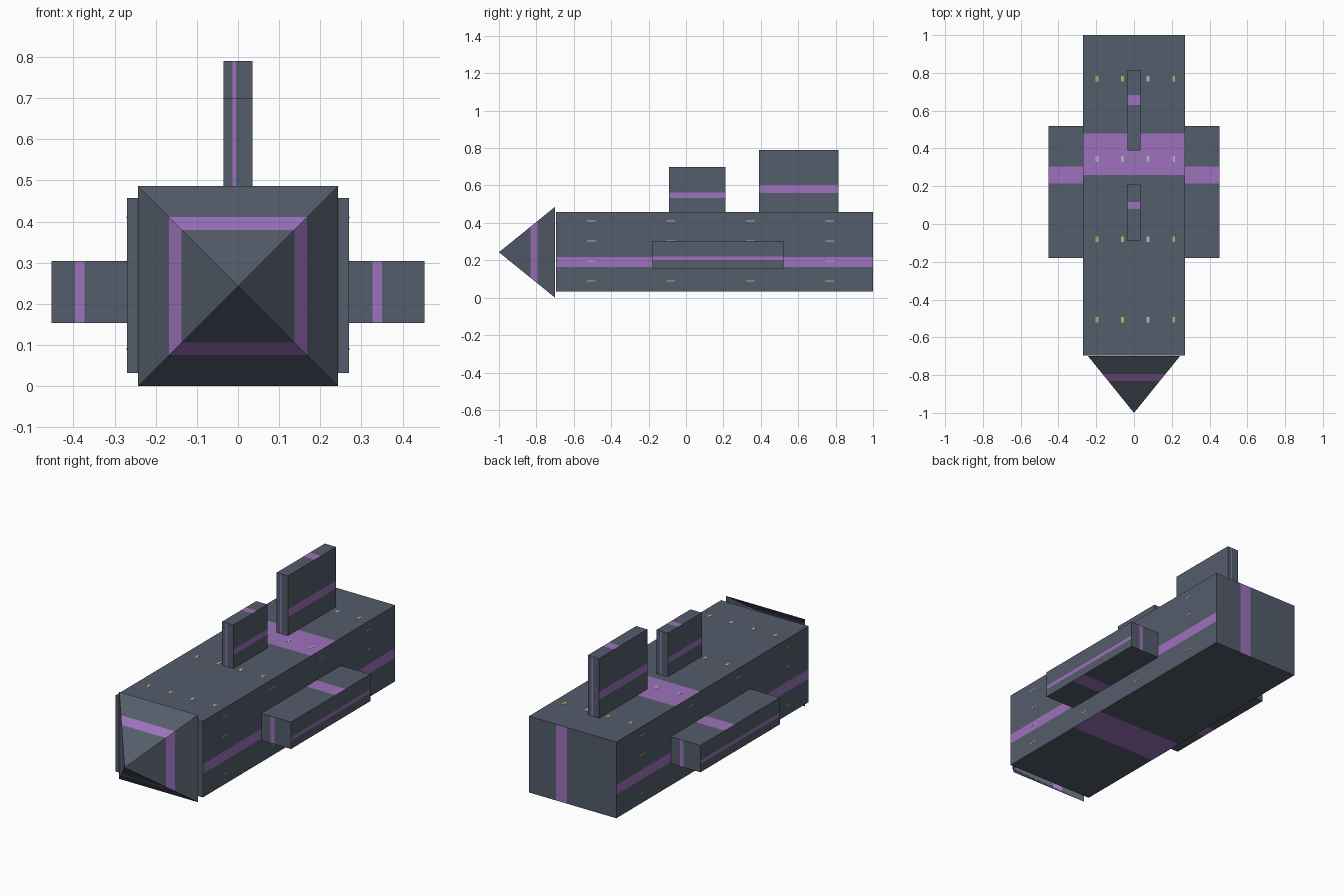
import bpy
import bmesh
from mathutils import Vector

if "Cube" in bpy.data.objects:
    bpy.data.objects.remove(bpy.data.objects["Cube"])


def lin(c):
    c /= 255
    return c / 12.92 if c <= 0.04045 else ((c + 0.055) / 1.055) ** 2.4


def material(name, r, g, b):
    m = bpy.data.materials.new(name)
    m.diffuse_color = (lin(r), lin(g), lin(b), 1)
    m.use_nodes = True
    m.node_tree.nodes["Principled BSDF"].inputs["Base Color"].default_value = m.diffuse_color
    return m


GREY = material("slate grey", 84, 93, 107)
PURPLE = material("purple stripe", 157, 114, 188)
YELLOW = material("yellow light", 190, 178, 105)
PALE = material("pale light", 178, 182, 188)

S0, S1 = 0.308, 0.437  # stripe position as a fraction of each face


def finish(name, bm, mats):
    me = bpy.data.meshes.new(name)
    bm.to_mesh(me)
    bm.free()
    for m in mats:
        me.materials.append(m)
    ob = bpy.data.objects.new(name, me)
    bpy.context.collection.objects.link(ob)
    return ob


def add_quad(bm, pts, normal, mat):
    f = bm.faces.new([bm.verts.new(p) for p in pts])
    f.normal_update()
    if f.normal.dot(normal) < 0:
        f.normal_flip()
    f.material_index = mat


def striped_box(name, lo, hi):
    """Box with one purple band across each face."""
    bm = bmesh.new()
    # (face axis, side, stripe axis, measured from the high end)
    layout = [(0, 0, 2, False), (0, 1, 2, False),
              (1, 0, 0, False), (1, 1, 0, True),
              (2, 0, 1, False), (2, 1, 1, True)]
    for axis, side, run, from_high in layout:
        other = 3 - axis - run
        normal = Vector((0, 0, 0))
        normal[axis] = 1 if side else -1
        a, b = (hi[run], lo[run]) if from_high else (lo[run], hi[run])
        cuts = [a + (b - a) * t for t in (0, S0, S1, 1)]
        for i in range(3):
            pts = []
            for u, v in ((cuts[i], lo[other]), (cuts[i + 1], lo[other]),
                         (cuts[i + 1], hi[other]), (cuts[i], hi[other])):
                p = Vector((0, 0, 0))
                p[axis] = (lo, hi)[side][axis]
                p[run], p[other] = u, v
                pts.append(p)
            add_quad(bm, pts, normal, 1 if i == 1 else 0)
    bmesh.ops.remove_doubles(bm, verts=bm.verts[:], dist=1e-5)
    return finish(name, bm, [GREY, PURPLE])


# Hull, side pods and top fins
LO, HI = (-0.27, -0.695, 0.032), (0.27, 1.0, 0.457)
striped_box("hull", LO, HI)
striped_box("right_pod", (0.27, -0.18, 0.154), (0.453, 0.52, 0.304))
striped_box("left_pod", (-0.453, -0.18, 0.154), (-0.27, 0.52, 0.304))
striped_box("front_fin", (-0.035, -0.09, 0.457), (0.035, 0.21, 0.70))
striped_box("rear_fin", (-0.035, 0.39, 0.457), (0.035, 0.815, 0.79))

# Nose: pyramid, open at the back, with a purple ring
bm = bmesh.new()
R, BASE = 0.243, -0.70
apex = bm.verts.new((0, -1, R))
rings = []
for t in (0.563, 0.69, 1.0):
    rings.append([bm.verts.new((sx * R * t, -1 + (BASE + 1) * t, R + sz * R * t))
                  for sx, sz in ((-1, -1), (1, -1), (1, 1), (-1, 1))])
for i in range(4):
    j = (i + 1) % 4
    bm.faces.new((apex, rings[0][i], rings[0][j]))
    for k in range(2):
        f = bm.faces.new((rings[k][i], rings[k + 1][i], rings[k + 1][j], rings[k][j]))
        f.material_index = 1 if k == 0 else 0
for f in bm.faces:
    f.normal_update()
    if f.normal.dot(f.calc_center_median() - Vector((0, BASE, R))) < 0:
        f.normal_flip()
finish("nose", bm, [GREY, PURPLE])

# Small lights: a four by four grid on the top and both sides of the hull
bm = bmesh.new()
steps = (0.136, 0.387, 0.638, 0.889)


def plate(centre, size, mat):
    vs = bmesh.ops.create_cube(bm, size=1)["verts"]
    for v in vs:
        v.co = Vector(c + s * p for c, s, p in zip(centre, size, v.co))
    for f in {f for v in vs for f in v.link_faces}:
        f.material_index = mat


for row, ty in enumerate(steps):
    y = HI[1] - (HI[1] - LO[1]) * ty
    for col, t in enumerate(steps):
        x = LO[0] + (HI[0] - LO[0]) * t
        plate((x, y, HI[2]), (0.015, 0.03, 0.002), 1 if col == 2 or row == 1 else 0)
        z = LO[2] + (HI[2] - LO[2]) * t
        for side in (LO[0], HI[0]):
            plate((side, y, z), (0.002, 0.045, 0.005), 0 if col == 0 else 1)
finish("hull_lights", bm, [YELLOW, PALE])
